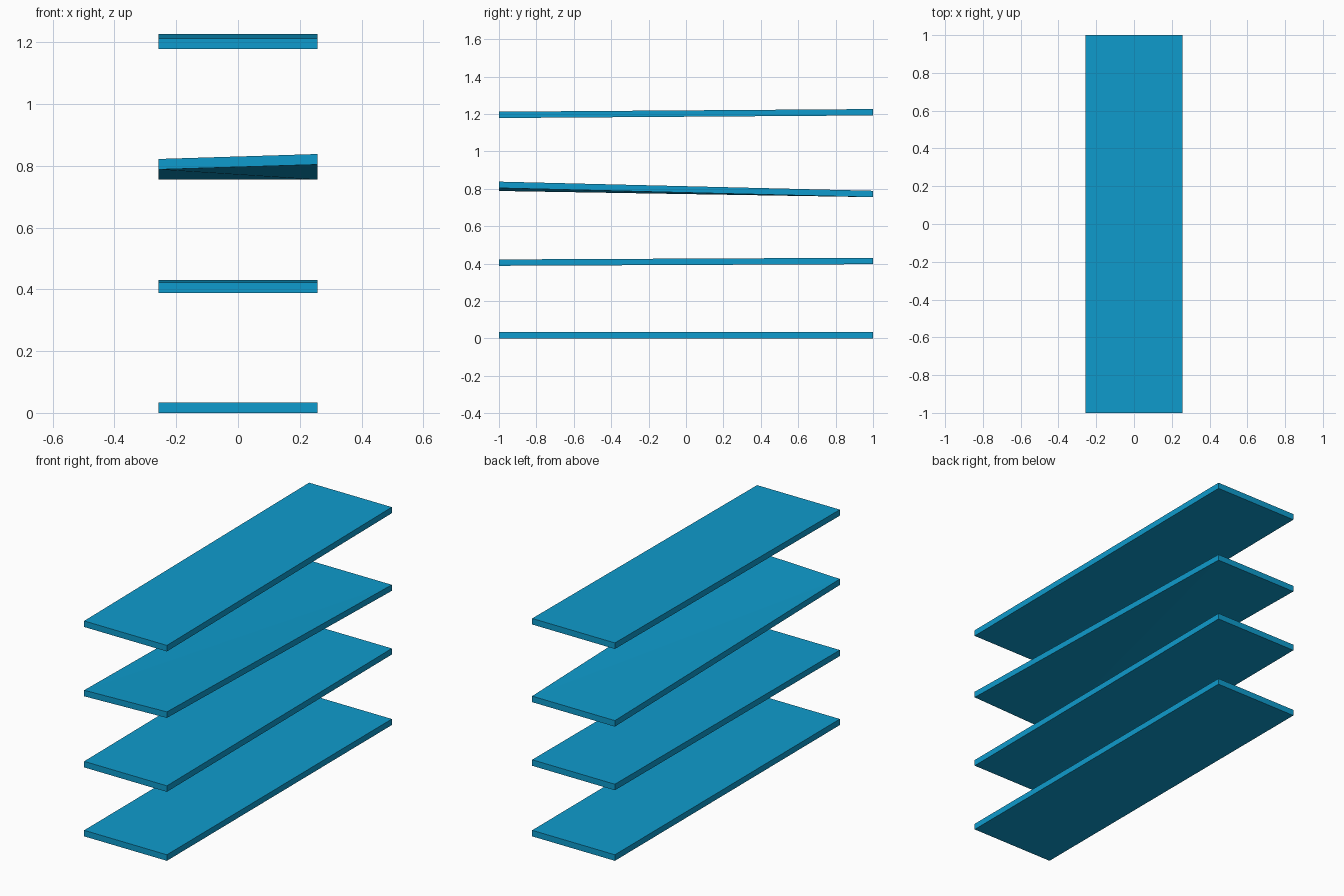
import bpy
import bmesh

if "Cube" in bpy.data.objects:
    bpy.data.objects.remove(bpy.data.objects["Cube"], do_unlink=True)

WIDTH, LENGTH, THICK = 0.515, 2.0, 0.034

# Single blue paint
blue = bpy.data.materials.new("blue")
blue.use_nodes = True
colour = (0.0045, 0.33, 0.61, 1.0)
blue.diffuse_color = colour
blue.node_tree.nodes["Principled BSDF"].inputs["Base Color"].default_value = colour


def add_board(name, front_right, front_left, back):
    """Flat board whose underside heights are set at the two front corners and the back edge."""
    bm = bmesh.new()
    bmesh.ops.create_cube(bm, size=1)
    for v in bm.verts:
        x, y, z = v.co
        front = front_left if x > 0 else front_right
        base = front if y < 0 else back
        v.co = (x * WIDTH, y * LENGTH, base + (THICK if z > 0 else 0))

    # Fold a twisted board along one diagonal, from front right to back left
    if front_left != front_right:
        bm.normal_update()
        for face in [f for f in bm.faces if abs(f.normal.z) > 0.5]:
            ends = [v for v in face.verts if v.co.x * v.co.y > 0]
            bmesh.ops.connect_verts(bm, verts=ends)

    mesh = bpy.data.meshes.new(name)
    bm.to_mesh(mesh)
    bm.free()
    mesh.materials.append(blue)
    board = bpy.data.objects.new(name, mesh)
    bpy.context.collection.objects.link(board)


# Four stacked boards, the upper ones slightly tilted
add_board("bottom_shelf", 0, 0, 0)
add_board("lower_shelf", 0.388, 0.388, 0.397)
add_board("upper_shelf", 0.788, 0.804, 0.755)
add_board("top_shelf", 1.178, 1.178, 1.192)
